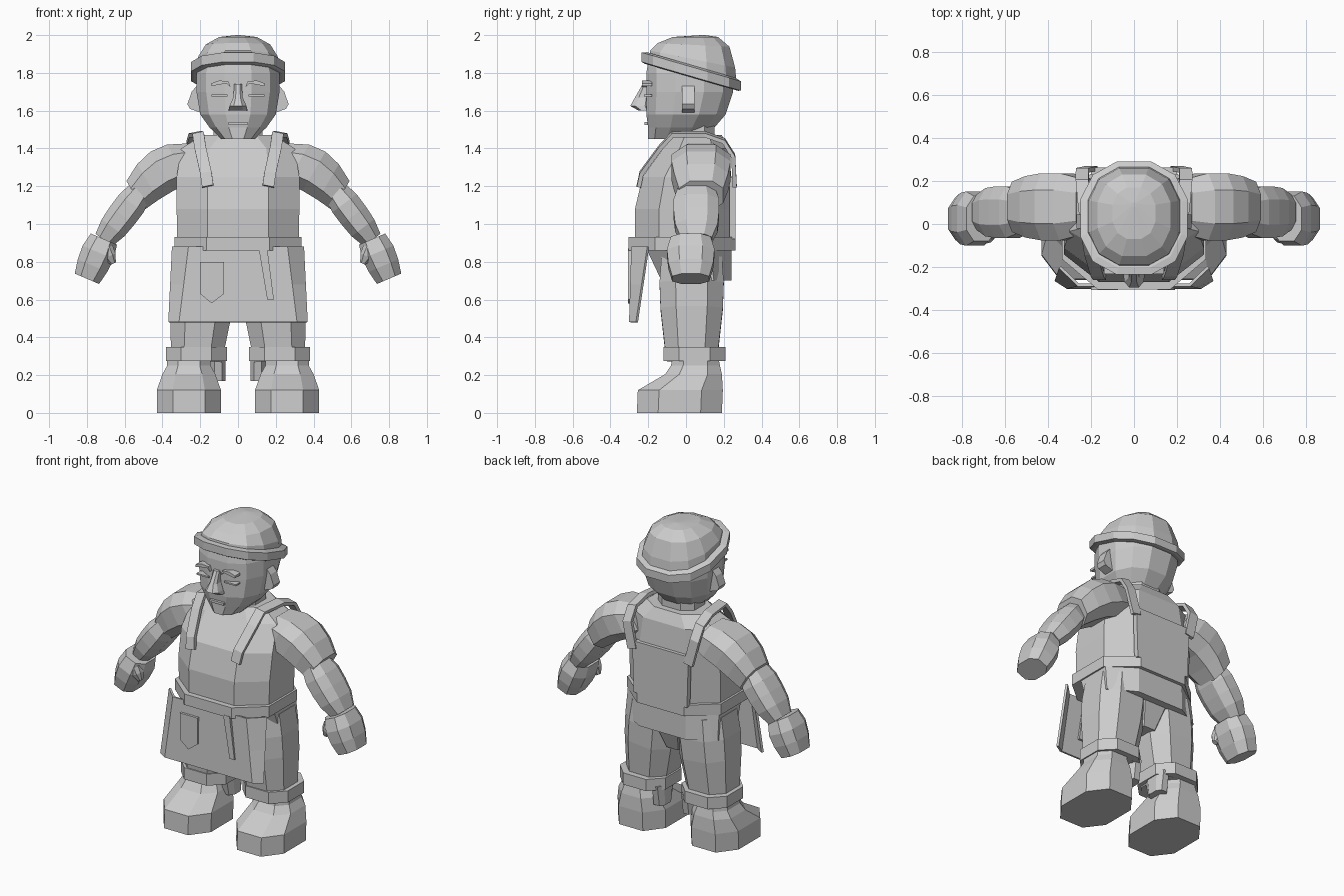
import bpy
from math import cos, sin, pi, copysign
from mathutils import Vector

cube = bpy.data.objects.get("Cube")
if cube:
    bpy.data.objects.remove(cube)

GREY = (.6, .6, .6, 1)
clay = bpy.data.materials.new("plain grey")
clay.use_nodes = True
clay.diffuse_color = GREY
clay.node_tree.nodes["Principled BSDF"].inputs["Base Color"].default_value = GREY


def build(name, verts, faces):
    """Make a flat shaded object with outward normals."""
    mesh = bpy.data.meshes.new(name)
    mesh.from_pydata(verts, [], faces)
    mesh.materials.append(clay)
    part = bpy.data.objects.new(name, mesh)
    bpy.context.collection.objects.link(part)
    bpy.context.view_layer.objects.active = part
    bpy.ops.object.mode_set(mode='EDIT')
    bpy.ops.mesh.select_all(action='SELECT')
    bpy.ops.mesh.normals_make_consistent(inside=False)
    bpy.ops.object.mode_set(mode='OBJECT')
    return part


def strip_faces(rows, columns, closed):
    """Quads joining neighbouring rows of points."""
    last = columns if closed else columns - 1
    return [(row * columns + col, row * columns + (col + 1) % columns,
             (row + 1) * columns + (col + 1) % columns, (row + 1) * columns + col)
            for row in range(rows - 1) for col in range(last)]


def loft(name, rings):
    """Skin matching closed rings and cap both ends."""
    count = len(rings[0])
    verts = [point for ring in rings for point in ring]
    caps = [tuple(range(count)), tuple(range(len(verts) - count, len(verts)))]
    return build(name, verts, strip_faces(len(rings), count, True) + caps)


def sheet(name, rows, thickness):
    """Open grid of points given a thickness."""
    verts = [point for row in rows for point in row]
    part = build(name, verts, strip_faces(len(rows), len(rows[0]), False))
    solid = part.modifiers.new("thickness", 'SOLIDIFY')
    solid.thickness = thickness
    solid.offset = 0


def plate(name, outline, front, back):
    """Push an outline in x and z from front to back."""
    loft(name, [[(x, y, z) for x, z in outline] for y in (front, back)])


def octagon(centre, across, along, corner=.6):
    """Rectangle with cut corners spanned by two half axes."""
    full = [(1, corner), (corner, 1), (-corner, 1), (-1, corner)]
    signs = full + [(-u, -v) for u, v in full]
    return [centre + across * u + along * v for u, v in signs]


def tower(name, stations, x=0, corner=.5):
    """Stack level octagons, each given as z, half width, front, back."""
    loft(name, [octagon(Vector((x, (front + back) / 2, z)), Vector((half, 0, 0)),
                        Vector((0, (back - front) / 2, 0)), corner)
                for z, half, front, back in stations])


def rounded(name, stations, slopes):
    """Stack twelve sided ovals, each sloping down toward the back."""
    rings = []
    for (z, half, front, back), slope in zip(stations, slopes):
        ring = []
        for step in range(12):
            angle = (step + .5) * pi / 6
            u, v = [copysign(abs(w / cos(pi / 12)) ** .85, w) for w in (cos(angle), sin(angle))]
            y = (front + back) / 2 + v * (back - front) / 2
            ring.append((half * u, y, z - slope * y))
        rings.append(ring)
    loft(name, rings)


def limb(name, start, end, y, widths, depth, bow=0):
    """Evenly spaced octagons square to a line in x and z."""
    line = Vector((end[0] - start[0], 0, end[1] - start[1]))
    square = Vector((-line.z, 0, line.x)).normalized()
    rings = []
    for index, width in enumerate(widths):
        t = index / (len(widths) - 1)
        centre = Vector((start[0], y, start[1])) + line * t + square * bow * sin(pi * t)
        rings.append(octagon(centre, square * width, Vector((0, width * depth, 0)), .5))
    loft(name, rings)


# Head and neck
rounded("head", [(1.45, .09, -.2, .09), (1.51, .15, -.2, .15), (1.58, .2, -.21, .21),
                 (1.7, .22, -.21, .25), (1.8, .22, -.21, .25), (1.86, .2, -.2, .2)], [0] * 6)
tower("neck", [(z, .13, -.06, .15) for z in (1.42, 1.54)])

# Cap: crown and sloping band
rounded("cap_crown", [(1.8, .22, -.2, .27), (1.88, .21, -.19, .26), (1.95, .17, -.15, .23),
                      (1.99, .1, -.07, .17), (2, .01, .08, .1)], [.29, .2, .05, 0, 0])
rounded("cap_band", [(z, .25 - inset, inset - .235, .29 - inset)
                     for z, inset in ((1.785, .015), (1.79, 0), (1.84, 0), (1.85, .03))],
        [.29] * 4)

# Nose and mouth
tower("nose", [(1.6, .05, -.25, -.19), (1.625, .045, -.295, -.19),
               (1.67, .025, -.27, -.19), (1.74, .02, -.23, -.19)])
plate("mouth", [(-.05, 1.525), (.05, 1.525), (.05, 1.54), (-.05, 1.54)], -.22, -.2)

# Torso, belt, hips and back panel
tower("torso", [(.86, .32, -.27, .235), (1.08, .325, -.27, .24), (1.25, .325, -.23, .24),
                (1.4, .3, -.12, .225), (1.47, .19, -.07, .19)])
tower("belt", [(z, .335, -.305, .262) for z in (.86, .93)])
tower("hips", [(.7, .33, -.13, .24), (.87, .325, -.21, .24)])
tower("crotch", [(.56, .08, -.06, .14), (.72, .16, -.1, .2)])
plate("back_panel", [(-.19, .92), (.19, .92), (.2, 1.25), (-.2, 1.25)], .23, .262)

# Apron skirt flaring downward, with pocket and hanging loop
skirt = []
for drop in (0, .5, 1):
    edge, fold = .345 + .02 * drop, .26 + .05 * drop
    side, front, z = -.2 - .06 * drop, -.283 - .012 * drop, .88 - .4 * drop
    skirt.append([(-edge, side, z), (-fold, front, z), (fold, front, z), (edge, side, z)])
sheet("apron_skirt", skirt, .014)
plate("apron_pocket", [(-.2, .8), (-.075, .8), (-.075, .63), (-.14, .58), (-.2, .63)],
      -.307, -.285)
plate("apron_loop", [(.11, .87), (.155, .87), (.19, .6), (.155, .6)], -.308, -.27)

# Parts found on both sides
STRAP = [(.16, -.25, 1.2), (.17, -.235, 1.27), (.2, -.135, 1.405), (.21, -.07, 1.475),
         (.23, .1, 1.475), (.24, .2, 1.44), (.24, .25, 1.36), (.2, .258, 1.2)]
BROW = [(.04, 1.725), (.06, 1.745), (.14, 1.73), (.14, 1.745), (.1, 1.76), (.05, 1.755)]
EYE = [(.055, 1.675), (.14, 1.675), (.14, 1.685), (.055, 1.685)]
EAR = [(.2, 1.59), (.255, 1.61), (.268, 1.635), (.245, 1.7), (.22, 1.73), (.2, 1.73)]

for side, s in (("left", 1), ("right", -1)):
    # Brow, eye slit and ear
    for feature, outline, front, back in (("brow", BROW, -.232, -.18),
                                          ("eye", EYE, -.222, -.18), ("ear", EAR, -.02, .045)):
        plate(f"{side}_{feature}", [(s * x, z) for x, z in outline], front, back)

    # Shoulder strap from bib to back panel
    sheet(f"{side}_strap", [[(s * (x + offset), y, z - offset / 5) for offset in (-.03, .03)]
                            for x, y, z in STRAP], .022)

    # Arm: sleeve, forearm, hand and thumb
    limb(f"{side}_sleeve", (s * .22, 1.34), (s * .545, 1.15), .08,
         (.1, .12, .12, .11, .09), 1.3, bow=s * .04)
    limb(f"{side}_forearm", (s * .515, 1.175), (s * .71, .915), .055,
         (.065, .08, .08, .075, .055), 1.5)
    limb(f"{side}_hand", (s * .71, .92), (s * .8, .71), .025, (.075, .09, .085, .07), 1.4)
    limb(f"{side}_thumb", (s * .7, .87), (s * .66, .79), -.05, (.04, .035, .015), 1)

    # Leg with rolled cuff
    limb(f"{side}_trouser_leg", (s * .22, .28), (s * .17, .82), .03,
         (.135, .15, .165, .17, .16), 1)
    tower(f"{side}_trouser_cuff", [(z, .162, -.12, .21) for z in (.275, .35)], s * .22)

    # Boot and inner flap
    tower(f"{side}_boot", [(0, .17, -.26, .19), (.12, .17, -.255, .195),
                           (.205, .14, -.11, .19), (.25, .115, -.08, .18),
                           (.3, .115, -.07, .17)], s * .26)
    tower(f"{side}_boot_flap", [(.17, .04, .03, .15), (.3, .04, 0, .17)], s * .105)
